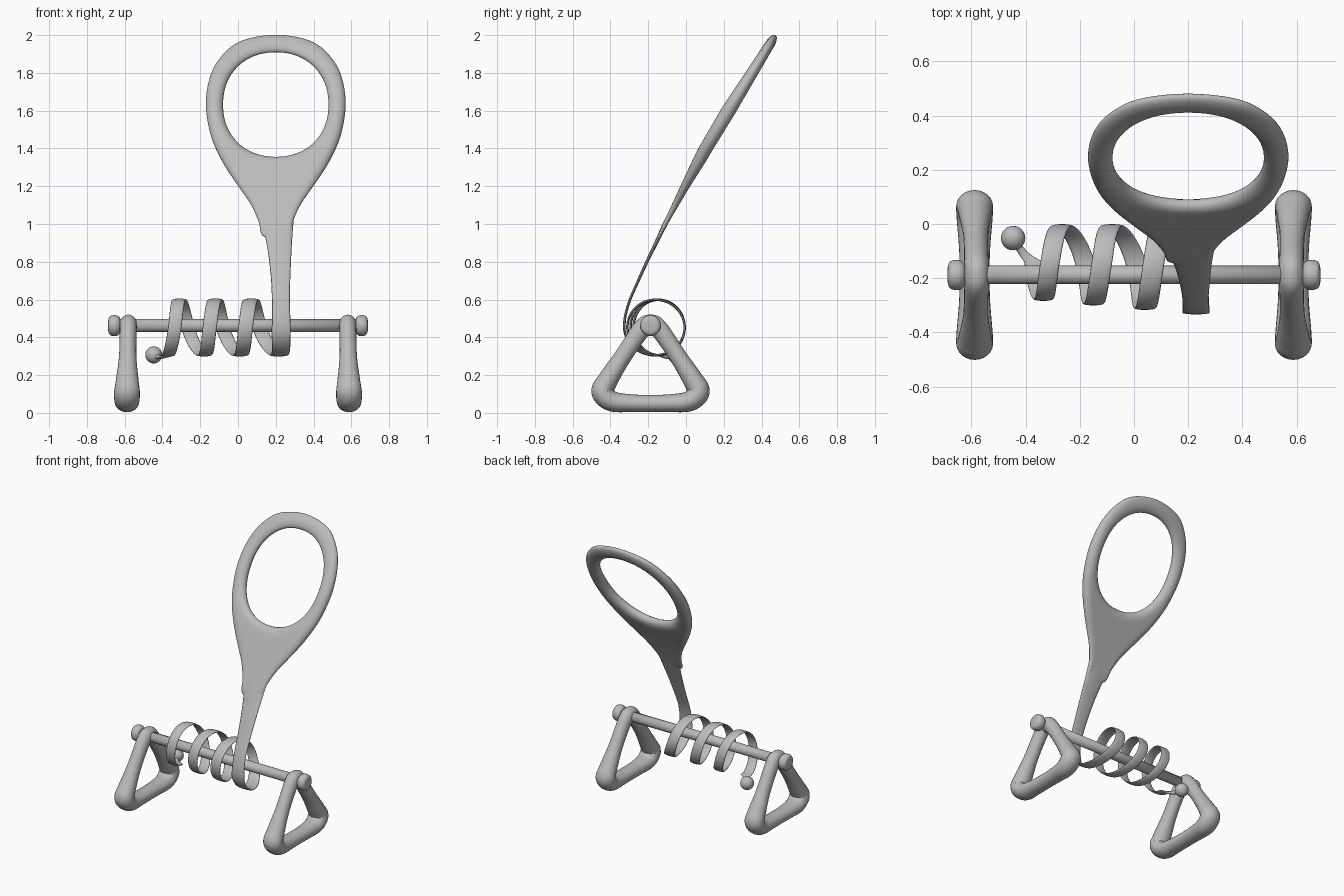
import bpy, bmesh, math
from mathutils import Vector

if "Cube" in bpy.data.objects:
    bpy.data.objects.remove(bpy.data.objects["Cube"])

grey = bpy.data.materials.new("plain grey")
grey.diffuse_color = (0.5, 0.5, 0.5, 1)
grey.use_nodes = True
grey.node_tree.nodes["Principled BSDF"].inputs["Base Color"].default_value = grey.diffuse_color


def finish(name, bm):
    bmesh.ops.recalc_face_normals(bm, faces=bm.faces)
    me = bpy.data.meshes.new(name)
    bm.to_mesh(me)
    bm.free()
    me.materials.append(grey)
    for p in me.polygons:
        p.use_smooth = True
    ob = bpy.data.objects.new(name, me)
    bpy.context.collection.objects.link(ob)
    return ob


def catmull(pts, n, closed=False):
    """Smooth curve through points of any dimension."""
    k, out = len(pts), []
    get = (lambda i: pts[i % k]) if closed else (lambda i: pts[max(0, min(k - 1, i))])
    for i in range(k if closed else k - 1):
        a, b, c, d = (get(i + j) for j in (-1, 0, 1, 2))
        for s in range(n):
            t = s / n
            out.append(tuple(0.5 * (2 * q + (r - p) * t + (2 * p - 5 * q + 4 * r - u) * t * t
                                    + (3 * q - p - 3 * r + u) * t ** 3)
                             for p, q, r, u in zip(a, b, c, d)))
    if not closed:
        out.append(tuple(pts[-1]))
    return out


def lerp_table(table, v):
    for (a, p), (b, q) in zip(table, table[1:]):
        if v <= b or b == table[-1][0]:
            return p + (q - p) * (v - a) / (b - a)


def skin(bm, rings, closed):
    n = len(rings[0])
    rows = [[bm.verts.new(p) for p in r] for r in rings]
    pairs = list(zip(rows, rows[1:])) + ([(rows[-1], rows[0])] if closed else [])
    for a, b in pairs:
        for j in range(n):
            bm.faces.new((a[j], a[(j + 1) % n], b[(j + 1) % n], b[j]))
    if not closed:
        bm.faces.new(rows[0])
        bm.faces.new(rows[-1])


def sweep(name, rows, closed=False, sides=20):
    """Rows are x, y, z, width along x, thickness; oval section."""
    k, rings = len(rows), []
    for i, (x, y, z, w, t) in enumerate(rows):
        a = rows[(i - 1) % k if closed else max(i - 1, 0)]
        b = rows[(i + 1) % k if closed else min(i + 1, k - 1)]
        n = (Vector(b[:3]) - Vector(a[:3])).cross(Vector((1, 0, 0))).normalized()
        rings.append([Vector((x + w / 2 * math.cos(g), y, z)) + n * (t / 2 * math.sin(g))
                      for g in (math.tau * j / sides for j in range(sides))])
    bm = bmesh.new()
    skin(bm, rings, closed)
    return finish(name, bm)


def lathe_x(name, profile, y, z, sides=32):
    bm = bmesh.new()
    skin(bm, [[(x, y + r * math.cos(math.tau * j / sides), z + r * math.sin(math.tau * j / sides))
               for j in range(sides)] for x, r in profile], False)
    return finish(name, bm)


# axle with rounded end knobs
AY, AZ = -0.188, 0.462
lathe_x("axle", [(-0.65, 0.034), (0.65, 0.034)], AY, AZ)
knob = catmull([(0.622, 0.02), (0.626, 0.042), (0.642, 0.054), (0.66, 0.055),
                (0.677, 0.05), (0.686, 0.035), (0.688, 0.008)], 5)
for side, s in (("left", -1), ("right", 1)):
    lathe_x(side + "_knob", [(s * x, r) for x, r in knob], AY, AZ)

# triangular loop feet: y offset, z, width, thickness
half = [(0.045, 0.445, 0.09, 0.098), (0.145, 0.30, 0.092, 0.092), (0.225, 0.175, 0.12, 0.108),
        (0.254, 0.112, 0.136, 0.118), (0.205, 0.062, 0.132, 0.108), (0.1, 0.051, 0.115, 0.094)]
loop = ([(0, 0.468, 0.092, 0.104)] + half + [(0, 0.05, 0.11, 0.092)]
        + [(-p[0],) + p[1:] for p in reversed(half)])
for side, s in (("left", -1), ("right", 1)):
    pts = [(s * (0.588 - 0.02 * max(z - 0.1, 0)), AY + y, z, w, t) for y, z, w, t in loop]
    sweep(side + "_foot", catmull(pts, 8, True), True, 24)


# handle centre line seen from the side
def lean(z):
    return lerp_table([(0.9, -0.158), (1.0, -0.11), (1.2, -0.005), (1.4, 0.105),
                       (1.6, 0.225), (2.0, 0.474)], z)


# stem running into a coiled ribbon around the axle
stem = [(0.2, lean(1.2), 1.2, 0.26, 0.03), (0.204, lean(1.1), 1.1, 0.2, 0.03),
        (0.21, lean(1.0), 1.0, 0.166, 0.026), (0.218, lean(0.9), 0.9, 0.135, 0.02),
        (0.223, -0.207, 0.8, 0.115, 0.017), (0.226, -0.257, 0.69, 0.1, 0.015),
        (0.227, -0.3, 0.59, 0.094, 0.014), (0.229, -0.322, 0.51, 0.096, 0.014),
        (0.229, -0.327, 0.455, 0.1, 0.014)]
rows = catmull(stem, 6)[:-1]
quarter_x = [0.229, 0.215, 0.115, 0.07, 0.04, 0.01, -0.08, -0.12, -0.15, -0.18,
             -0.265, -0.31, -0.335, -0.37]
xs = catmull([(x,) for x in quarter_x], 12)
for i, (x,) in enumerate(xs):
    f, g = i / (len(xs) - 1), math.radians(i * 7.5)
    r = 0.16 - 0.027 * f
    w = 0.082 + 0.02 * max(0, 1 - i / 24) - 0.012 * f
    rows.append((x, -0.007 - r * (1 + math.cos(g)), 0.452 - 0.147 * math.sin(g), w, 0.013))
tail = [rows[-1], (-0.40, -0.115, 0.297, 0.045, 0.018), (-0.425, -0.085, 0.297, 0.034, 0.026),
        (-0.442, -0.055, 0.304, 0.04, 0.034)]
sweep("stem_and_coil", rows + catmull(tail, 6)[1:], False, 16)

# ball on the loose end of the ribbon
bm = bmesh.new()
bmesh.ops.create_uvsphere(bm, u_segments=24, v_segments=16, radius=0.045)
bmesh.ops.translate(bm, verts=bm.verts, vec=(-0.446, -0.052, 0.307))
finish("coil_end_ball", bm)

# teardrop ring handle with a round hole: half width and height of outline
CX, CZ = 0.2, 1.632
side = [(0.13, 1.984), (0.23, 1.942), (0.312, 1.855), (0.355, 1.755), (0.37, 1.63), (0.352, 1.5),
        (0.318, 1.4), (0.265, 1.3), (0.198, 1.2), (0.13, 1.1), (0.09, 1.01), (0.072, 0.94)]
outline = [(0, 2.0)] + side + [(0, 0.92)] + [(-x, z) for x, z in reversed(side)]
thick = [(0.9, 0.016), (1.0, 0.024), (1.1, 0.034), (1.2, 0.046), (1.35, 0.068),
         (1.6, 0.076), (1.85, 0.058), (2.0, 0.048)]
normal = Vector((0, 0.857, -0.515))
rings, M = [], 14
for ox, oz in catmull(outline, 6, True):
    g = math.atan2(oz - CZ, ox)
    c, s = math.cos(g), math.sin(g)
    r = 0.279 / (abs(c) ** 2.15 + abs(s) ** 2.15) ** (1 / 2.15)
    inner, outer = Vector((r * c, CZ + r * s)), Vector((ox, oz))
    length = (outer - inner).length
    ring = []
    for j in range(2 * M):
        a = math.pi * j / M
        f = (1 - math.cos(a)) / 2
        p = inner.lerp(outer, f)
        edge = min(min(f, 1 - f) * length / 0.046, 1, min(f, 1 - f) * 2 if length < 0.092 else 1)
        t = lerp_table(thick, p.y) / 2 * math.sqrt(max(0, 1 - (1 - edge) ** 2))
        t *= 1 if j <= M else -1
        ring.append(Vector((CX + p.x, lean(p.y), p.y)) + normal * t)
    rings.append(ring)
bm = bmesh.new()
skin(bm, rings, True)
finish("ring_handle", bm)
